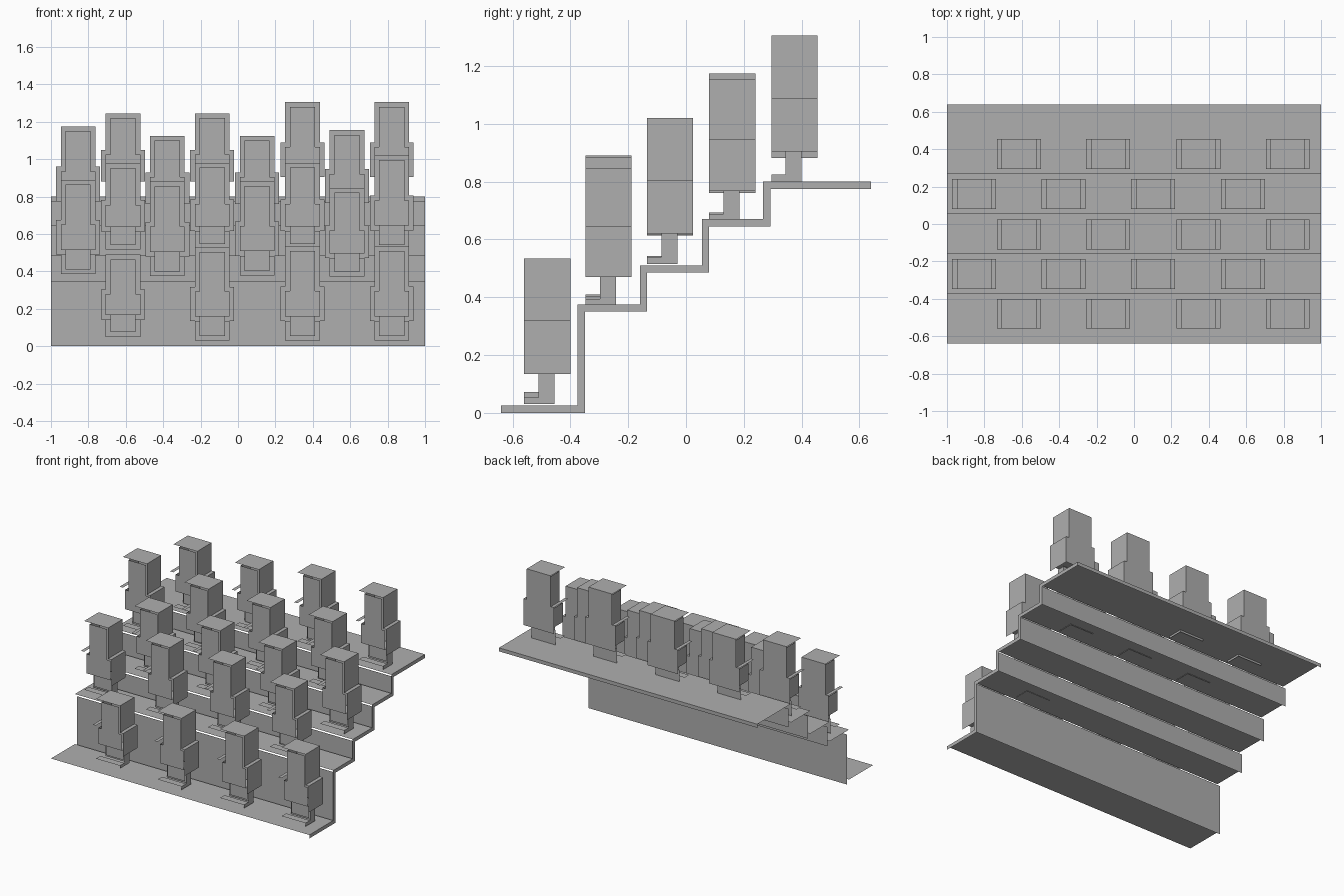
import bpy, bmesh

if "Cube" in bpy.data.objects:
    bpy.data.objects.remove(bpy.data.objects["Cube"])

grey = bpy.data.materials.new("plain grey")
grey.diffuse_color = (0.43, 0.43, 0.43, 1)
grey.use_nodes = True
grey.node_tree.nodes["Principled BSDF"].inputs["Base Color"].default_value = grey.diffuse_color
T = 0.025  # shell thickness


def finish(name, bm):
    mesh = bpy.data.meshes.new(name)
    bm.to_mesh(mesh)
    bm.free()
    mesh.materials.append(grey)
    obj = bpy.data.objects.new(name, mesh)
    bpy.context.collection.objects.link(obj)


# One-sided panels facing +x, +y and +z
def panel(bm, corners):
    bm.faces.new([bm.verts.new(c) for c in corners])


def side(bm, x, y0, y1, z0, z1):
    panel(bm, [(x, y0, z0), (x, y1, z0), (x, y1, z1), (x, y0, z1)])


def wall(bm, y, x0, x1, z0, z1):
    panel(bm, [(x0, y, z0), (x0, y, z1), (x1, y, z1), (x1, y, z0)])


def floor(bm, z, x0, x1, y0, y1):
    panel(bm, [(x0, y0, z), (x1, y0, z), (x1, y1, z), (x0, y1, z)])


# Stepped stand: treads, risers, back edge and right end
levels = [0.025, 0.375, 0.51, 0.67, 0.80]
fronts = [-0.64, -0.375, -0.16, 0.055, 0.267, 0.64]
bm = bmesh.new()
for i, z in enumerate(levels):
    floor(bm, z, -1, 1, fronts[i], fronts[i + 1])
    end = fronts[i + 1] + (T if i < 4 else 0)
    side(bm, 1, fronts[i] + (T if i else 0), end, z - T, z)
    if i < 4:
        y = fronts[i + 1]
        wall(bm, y + T, -1, 1, z - T, levels[i + 1] - T)
        side(bm, 1, y, y + T, z, levels[i + 1])
wall(bm, 0.64, -1, 1, levels[-1] - T, levels[-1])
finish("stepped_stand", bm)


# Spectator: hollow shell with outer top, right and back panels,
# and recessed front, left and floor panels
def spectator(name, x, y, top, s):
    base, waist, shoulder = top - 0.505 * s, top - 0.40 * s, top - 0.215 * s
    back, leg_front, leg_back = y + 0.16, y + 0.05, y + 0.105
    h, b = 0.0925, 0.1175  # half widths of head and torso
    bm = bmesh.new()
    # head
    floor(bm, top, x - h, x + h, y, back)
    side(bm, x + h, y, back, shoulder, top)
    wall(bm, back, x - h, x + h, shoulder, top)
    wall(bm, y + T, x - h + T, x + h - T, shoulder - T, top - T)
    side(bm, x - h + T, y + T, back - T, shoulder - T, top - T)
    # shoulders and torso
    for x0, x1 in ((x - b, x - h), (x + h, x + b)):
        floor(bm, shoulder, x0, x1, y, back)
    side(bm, x + b, y, back, waist, shoulder)
    wall(bm, back, x - b, x + b, waist, shoulder)
    wall(bm, y + T, x - b + T, x + b - T, waist + T, shoulder - T)
    side(bm, x - b + T, y + T, back - T, waist + T, shoulder - T)
    floor(bm, waist + T, x - b + T, x + b - T, y + T, back - T)
    # legs
    side(bm, x + h, leg_front, leg_back, base, waist)
    wall(bm, leg_back, x - h, x + h, base, waist)
    wall(bm, leg_front + T, x - h + T, x + h - T, base + T, waist + T)
    # feet
    foot = base + 0.024 * s
    floor(bm, foot, x - h, x + h, y, leg_front)
    side(bm, x + h, y, leg_front, base, foot)
    finish(name, bm)


even = [-0.615, -0.138, 0.345, 0.822]
odd = [-0.855, -0.378, 0.102, 0.583]
# per row: positions, front edge, (top height, scale) of each spectator
rows = [
    (even, -0.56, [(0.49, 0.87), (0.53, 0.99), (0.535, 1), (0.535, 1)]),
    (odd, -0.348, [(0.89, 1), (0.88, 1), (0.883, 1), (0.847, 0.94)]),
    (even, -0.135, [(0.977, 0.91), (0.98, 0.91), (0.98, 0.91), (1.02, 1)]),
    (odd, 0.08, [(1.175, 1), (1.125, 0.91), (1.125, 0.91), (1.155, 0.97)]),
    (even, 0.295, [(1.245, 0.91), (1.245, 0.91), (1.305, 1), (1.305, 1)]),
]
for r, (xs, y, people) in enumerate(rows):
    for c, (x, (top, s)) in enumerate(zip(xs, people)):
        spectator(f"spectator_row{r + 1}_{c + 1}", x, y, top, s)
